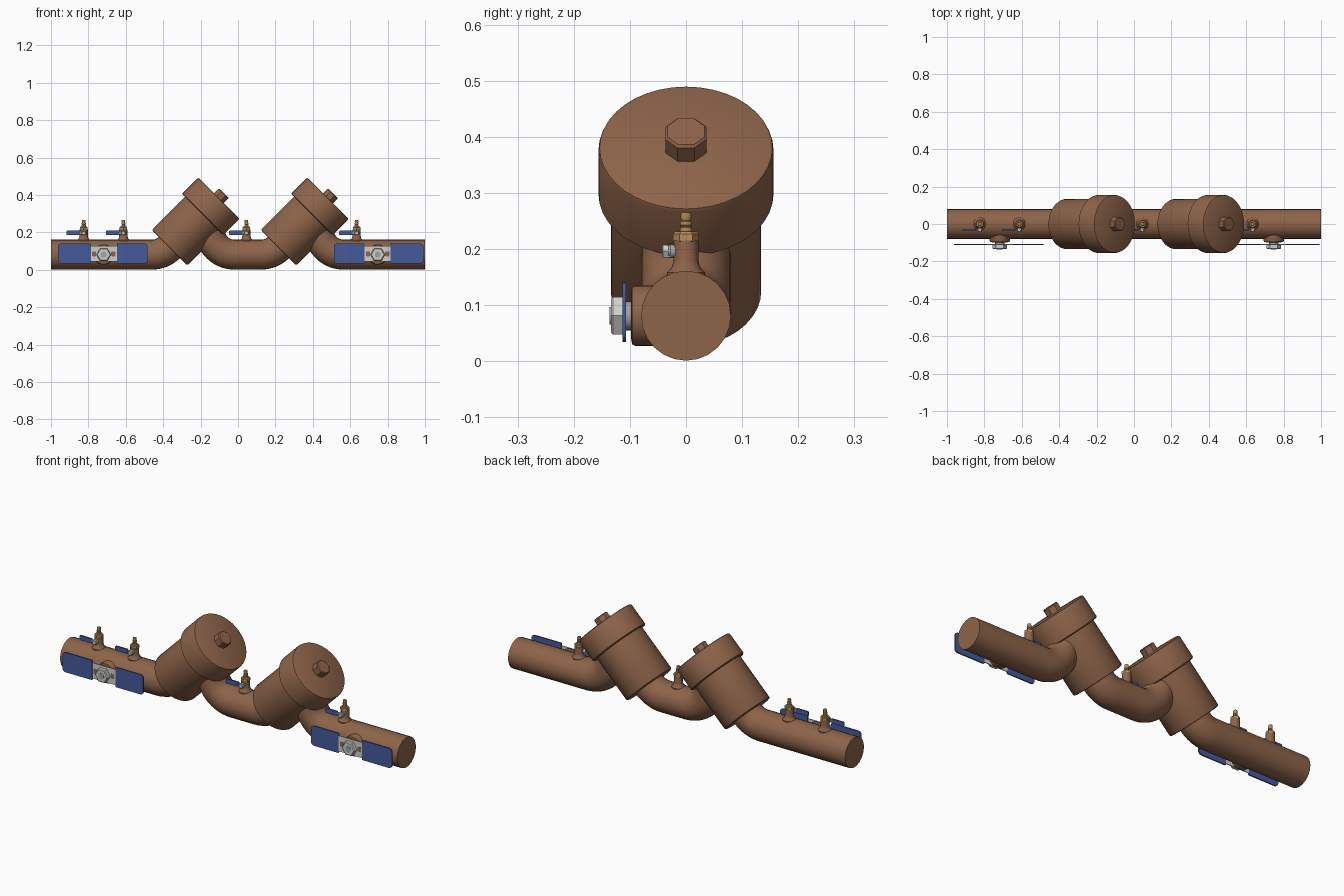
import bpy, bmesh, math
from mathutils import Vector

if "Cube" in bpy.data.objects:
    bpy.data.objects.remove(bpy.data.objects["Cube"])


def material(name, rgb):
    m = bpy.data.materials.new(name)
    m.diffuse_color = (*rgb, 1)
    m.use_nodes = True
    m.node_tree.nodes["Principled BSDF"].inputs["Base Color"].default_value = m.diffuse_color
    return m


BRONZE = material("bronze", (0.27, 0.128, 0.068))
BRASS = material("brass", (0.48, 0.27, 0.10))
BLUE = material("blue_grip", (0.06, 0.10, 0.33))
STEEL = material("light_steel", (0.62, 0.62, 0.60))
GREY = material("grey_steel", (0.36, 0.36, 0.36))


def finish(bm, name, mat, angle=35):
    bmesh.ops.recalc_face_normals(bm, faces=bm.faces)
    me = bpy.data.meshes.new(name)
    bm.to_mesh(me)
    bm.free()
    me.shade_smooth()
    me.set_sharp_from_angle(angle=math.radians(angle))
    me.materials.append(mat)
    ob = bpy.data.objects.new(name, me)
    bpy.context.collection.objects.link(ob)
    return ob


def skin(name, rings, mat, angle=35):
    """Join rings of points into a closed, capped surface."""
    bm = bmesh.new()
    rv = [[bm.verts.new(p) for p in ring] for ring in rings]
    n = len(rv[0])
    for a, b in zip(rv, rv[1:]):
        for i in range(n):
            j = (i + 1) % n
            bm.faces.new((a[i], a[j], b[j], b[i]))
    bm.faces.new(rv[0])
    bm.faces.new(rv[-1])
    return finish(bm, name, mat, angle)


def lathe(name, origin, axis, profile, mat, sides=32, turn=0.0):
    """Revolve (radius, distance) points round an axis."""
    o, w = Vector(origin), Vector(axis).normalized()
    u = Vector((0, 1, 0)) if abs(w.y) < 0.9 else Vector((1, 0, 0))
    v = w.cross(u)
    ang = [turn + 2 * math.pi * i / sides for i in range(sides)]
    rings = [[o + w * h + u * (r * math.cos(a)) + v * (r * math.sin(a)) for a in ang]
             for r, h in profile]
    return skin(name, rings, mat)


def tube(name, path, r, mat, sides=24):
    """Sweep a circle along (x, z, heading) points in the xz plane."""
    rings = []
    for x, z, h in path:
        n = Vector((-math.sin(h), 0, math.cos(h)))
        rings.append([Vector((x, 0, z)) + n * (r * math.cos(a)) + Vector((0, r * math.sin(a), 0))
                      for a in (2 * math.pi * i / sides for i in range(sides))])
    return skin(name, rings, mat)


def plate(name, cx, cz, y, w, h, t, mat, corners=(0, 0)):
    """Thin upright plate facing -y; corners = (left, right) rounding."""
    pts = []
    for sx, sz, a0 in ((1, 1, 0), (-1, 1, 90), (-1, -1, 180), (1, -1, 270)):
        r = max(corners[1] if sx > 0 else corners[0], 0.002)
        for k in range(5):
            a = math.radians(a0 + 22.5 * k)
            pts.append((cx + sx * (w / 2 - r) + r * math.cos(a),
                        cz + sz * (h / 2 - r) + r * math.sin(a)))
    return skin(name, [[Vector((x, yy, z)) for x, z in pts] for yy in (y, y - t)], mat)


R, ZC, BEND = 0.08, 0.081, 0.13


def up_bend(x0):
    """Rises 45 degrees to the right, into the bottom of a check body."""
    p = []
    for k in range(9):
        a = math.radians(45) * k / 8
        p.append((x0 + BEND * math.sin(a), ZC + BEND * (1 - math.cos(a)), a))
    x, z, a = p[-1]
    return p + [(x + 0.04, z + 0.04, a)]


def down_bend(x0, deg=75):
    """Comes down out of the side of a check body and levels out at x0."""
    p = []
    for k in range(13):
        a = math.radians(deg) * (1 - k / 12)
        p.append((x0 - BEND * math.sin(a), ZC + BEND * (1 - math.cos(a)), -a))
    x, z, a = p[0]
    d = 0.05
    return [(x - d * math.cos(a), z - d * math.sin(a), a)] + p


SHIFT = 0.583
# three lengths of pipe
tube("inlet_pipe", [(-1, ZC, 0)] + up_bend(-0.458), R, BRONZE)
tube("middle_pipe", down_bend(-0.02) + up_bend(-0.458 + SHIFT), R, BRONZE)
tube("outlet_pipe", down_bend(-0.02 + SHIFT) + [(1, ZC, 0)], R, BRONZE)

# two slanted check valve bodies with cap and eight-sided plug
for i in range(2):
    o, ax = (-0.366 + SHIFT * i, 0, 0.118), (1, 0, 1)
    lathe(f"check_body_{i+1}", o, ax,
          [(0.126, 0), (0.131, 0.002), (0.134, 0.008), (0.134, 0.27)], BRONZE, 40)
    lathe(f"check_cap_{i+1}", o, ax,
          [(0.15, 0.25), (0.156, 0.255), (0.156, 0.365), (0.154, 0.371), (0.148, 0.374)],
          BRONZE, 40)
    lathe(f"cap_plug_{i+1}", o, ax, [(0.04, 0.37), (0.04, 0.408), (0.036, 0.412)],
          BRONZE, 8, math.pi / 8)

# four small test cocks on top of the pipe
for i, x in enumerate((-0.825, -0.613, 0.045, 0.634)):
    n = i + 1
    up, out = (0, 0, 1), (0, -1, 0)
    lathe(f"cock_body_{n}", (x, 0, 0), up,
          [(0.036, 0.13), (0.034, 0.158), (0.025, 0.168), (0.022, 0.18), (0.022, 0.215)],
          BRONZE, 20)
    lathe(f"cock_collar_{n}", (x, 0, 0), up,
          [(0.019, 0.211), (0.023, 0.214), (0.023, 0.227), (0.019, 0.231)], BRASS, 6)
    lathe(f"cock_nozzle_{n}", (x, 0, 0), up,
          [(0.011, 0.228), (0.011, 0.238), (0.008, 0.240), (0.011, 0.243), (0.011, 0.249),
           (0.008, 0.251), (0.010, 0.256), (0.009, 0.265)], BRASS, 16)
    lathe(f"cock_stem_{n}", (x, 0, 0.196), out, [(0.012, 0.01), (0.012, 0.031)], GREY, 16)
    lathe(f"cock_nut_{n}", (x, 0, 0.196), out,
          [(0.013, 0.028), (0.013, 0.041), (0.010, 0.043)], STEEL, 6)
    plate(f"cock_lever_{n}", x - 0.02, 0.197, -0.028, 0.07, 0.018, 0.004, GREY, (0, 0.008))
    plate(f"cock_grip_{n}", x - 0.057, 0.197, -0.0265, 0.072, 0.025, 0.007, BLUE, (0.006, 0.002))

# two shut-off valves with double-ended handles on the front
for i, x in enumerate((-0.718, 0.747)):
    n, s = i + 1, 1 - 2 * i
    out = (0, -1, 0)
    c = (x, 0, ZC)
    lathe(f"valve_boss_{n}", c, out,
          [(0.054, 0.02), (0.054, 0.09), (0.051, 0.096), (0.04, 0.098)], BRONZE, 32)
    lathe(f"valve_neck_{n}", c, out, [(0.026, 0.09), (0.026, 0.112)], GREY, 24)
    lathe(f"valve_nut_{n}", c, out,
          [(0.034, 0.110), (0.039, 0.113), (0.039, 0.130), (0.034, 0.134)], STEEL, 6)
    lathe(f"valve_stem_{n}", c, out, [(0.016, 0.12), (0.016, 0.136)], GREY, 20)
    plate(f"handle_bar_{n}", x, ZC + 0.004, -0.108, 0.2, 0.084, 0.004, STEEL)
    for side, a, b in ((-1, 0.068, 0.245), (1, 0.071, 0.235)):
        d = side * s
        name = "left" if d < 0 else "right"
        plate(f"handle_grip_{name}_{n}", x + d * (a + b) / 2, 0.087, -0.1065, b - a, 0.106,
              0.007, BLUE, (0.018, 0.004) if d < 0 else (0.004, 0.018))
        # openings beside the nut
        plate(f"handle_slot_{name}_{n}", x + d * 0.051, 0.085, -0.1115, 0.022, 0.026,
              0.001, BRONZE, (0.005, 0.005))
